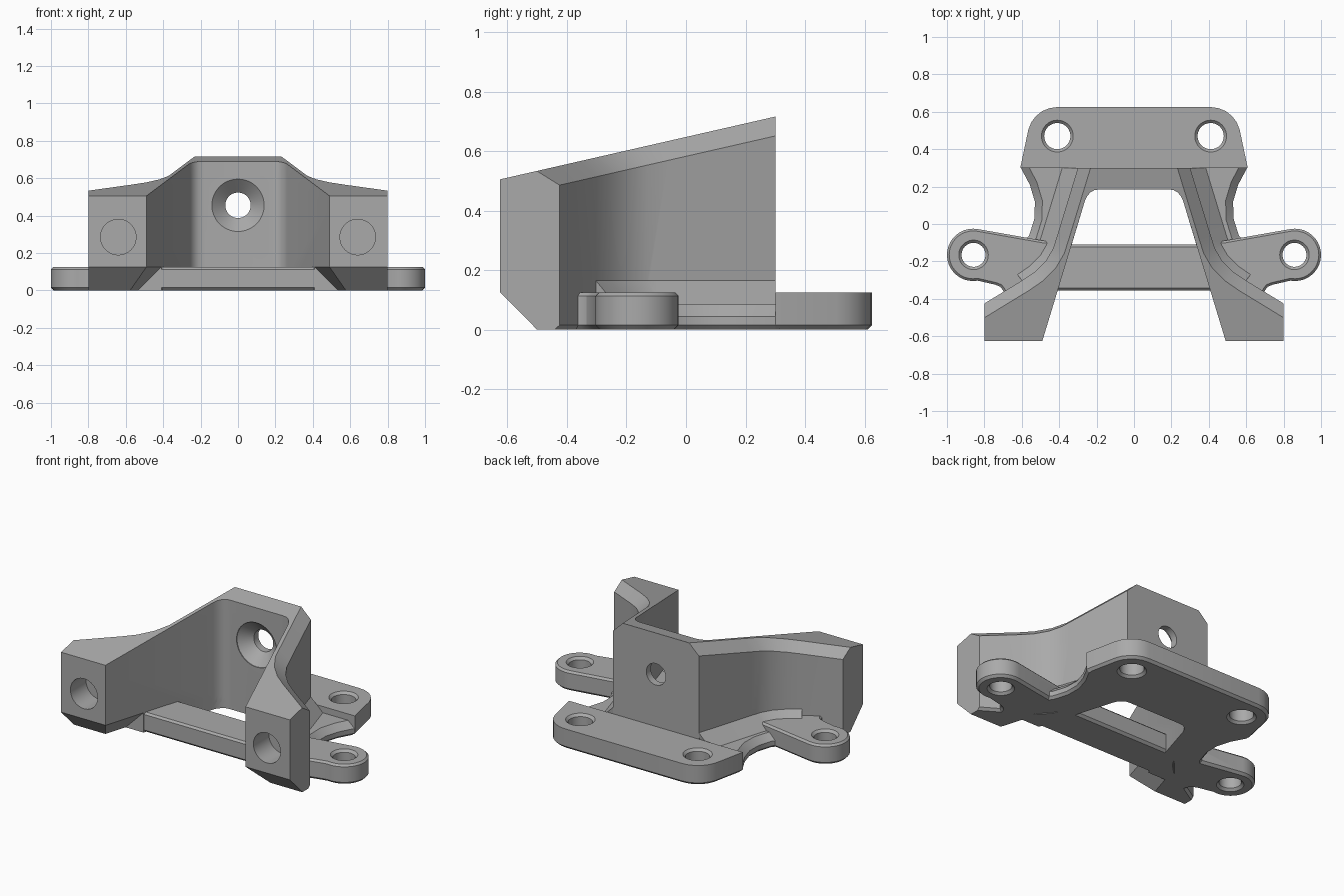
import bpy, bmesh, math
from mathutils import Vector

cube = bpy.data.objects.get("Cube")
if cube:
    bpy.data.objects.remove(cube, do_unlink=True)

grey = bpy.data.materials.new("matte grey")
grey.use_nodes = True
GREY = (0.4, 0.4, 0.4, 1)
grey.diffuse_color = GREY
grey.node_tree.nodes["Principled BSDF"].inputs["Base Color"].default_value = GREY


def make(name, bm):
    bmesh.ops.recalc_face_normals(bm, faces=bm.faces)
    mesh = bpy.data.meshes.new(name)
    bm.to_mesh(mesh)
    bm.free()
    mesh.materials.append(grey)
    ob = bpy.data.objects.new(name, mesh)
    bpy.context.collection.objects.link(ob)
    return ob


def loft(name, rings):
    """Skin a stack of equal rings and cap both ends."""
    bm = bmesh.new()
    rows = [[bm.verts.new(p) for p in ring] for ring in rings]
    n = len(rows[0])
    for a, b in zip(rows, rows[1:]):
        for i in range(n):
            j = (i + 1) % n
            bm.faces.new((a[i], a[j], b[j], b[i]))
    bm.faces.new(rows[0])
    bm.faces.new(rows[-1])
    return make(name, bm)


def offset(path, d, closed=False):
    """Shift a plan path to its left by d, with mitred corners."""
    pts = [Vector(p) for p in path]
    out, n = [], len(pts)
    for i, p in enumerate(pts):
        near = []
        if closed or i > 0:
            near.append((p - pts[i - 1]).normalized())
        if closed or i < n - 1:
            near.append((pts[(i + 1) % n] - p).normalized())
        normals = [Vector((-t.y, t.x)) for t in near]
        m = sum(normals, Vector((0, 0))).normalized()
        out.append(p + m * d / max(m.dot(normals[0]), 0.4))
    return out


def slide(path, end, axis, value):
    """Slide an end point along its segment until one coordinate matches."""
    a, b = path[end], path[1 if end == 0 else -2]
    t = (value - a[axis]) / (b[axis] - a[axis])
    path[end] = a + (b - a) * t
    return path


def mirrored(half):
    return list(half) + [(-p[0], p[1]) for p in reversed(half)]


def flip(path):
    return [(-x, y) for x, y in reversed(path)]


def at(path, z):
    return [(p[0], p[1], z) for p in path]


def plate(name, path, top, bevel=0.0):
    rings = [at(offset(path, 0.015, True), 0), at(path, 0.015), at(path, top - bevel)]
    if bevel:
        rings.append(at(offset(path, bevel, True), top))
    return loft(name, rings)


def spin(name, centre, profile, axis="z"):
    """Round cutter from (radius, position along axis) pairs."""
    rings = []
    for r, t in profile:
        ring = []
        for i in range(48):
            a = math.tau * i / 48
            u, v = r * math.cos(a), r * math.sin(a)
            ring.append((centre[0] + u, centre[1] + v, t) if axis == "z"
                        else (centre[0] + u, t, centre[1] + v))
        rings.append(ring)
    return loft(name, rings)


def boolean(target, others, mode):
    for o in others:
        mod = target.modifiers.new(mode.lower(), "BOOLEAN")
        mod.operation, mod.solver, mod.object = mode, "EXACT", o
        deps = bpy.context.evaluated_depsgraph_get()
        mesh = bpy.data.meshes.new_from_object(target.evaluated_get(deps))
        target.modifiers.clear()
        target.data = mesh
        bpy.data.objects.remove(o, do_unlink=True)


def roof(y):
    return 0.505 + 0.228 * (y + 0.625)


def inner_x(y):
    return 0.49 - 0.305 * (y + 0.625)


# Splayed wall: back panel and two legs under one sloping, chamfered top
outer = [(0.30, 0.3), (0.41, -0.06), (0.432, -0.13), (0.47, -0.195), (0.53, -0.255),
         (0.60, -0.303), (0.72, -0.376), (0.8, -0.425)]
inner = [(0.262, 0.125), (0.25, 0.15), (0.232, 0.17), (0.21, 0.182), (0.18, 0.185)]
front = [(0.8, -0.625), (0.49, -0.625)]


def shifted_outer(d):
    return slide(slide(offset(outer, d), 0, 1, 0.3), -1, 0, 0.8)


wall_plan = mirrored(outer + front + inner)
foot_plan = mirrored(shifted_outer(-0.015) + front + inner)
top_plan = mirrored(shifted_outer(-0.065) + front + inner)
wall = loft("wall", [at(foot_plan, 0), at(wall_plan, 0.015),
                     [(p[0], p[1], roof(p[1]) - 0.065) for p in wall_plan],
                     [(p[0], p[1], roof(p[1])) for p in top_plan]])


def hull(name, points):
    bm = bmesh.new()
    for p in points:
        bm.verts.new(p)
    bmesh.ops.convex_hull(bm, input=bm.verts)
    return make(name, bm)


# Bevels below the leg fronts and along the lower inner leg edges
cutters = [hull("toe_cutter", [(x, y, z) for x in (-1, 1) for y, z in
                               ((-0.645, 0.146), (-0.49, -0.0104), (-0.645, -0.0104))])]
for s in (-1, 1):
    cutters.append(hull("leg_edge_cutter", [
        (s * (inner_x(y) + dx), y, z) for y in (-0.8, -0.36)
        for dx, z in ((-0.01, 0.135), (0.135, -0.01), (-0.01, -0.01))]))
    # Blind bores in the leg fronts
    cutters.append(spin("bore_cutter", (s * 0.64, 0.285), [(0.095, -0.7), (0.095, -0.47)], "y"))
# Countersunk hole through the back panel
cutters.append(spin("countersink_cutter", (0, 0.455),
                    [(0.14, 0.1), (0.14, 0.19), (0.068, 0.255), (0.068, 0.4)], "y"))
boolean(wall, cutters, "DIFFERENCE")

# Rear plate with rounded corners
corner = [(0.41 + 0.16 * math.cos(math.radians(a)), 0.465 + 0.16 * math.sin(math.radians(a)))
          for a in range(15, 91, 15)]
rear_half = [(0.25, 0.25), (0.25, 0.3), (0.608, 0.3)] + corner
parts = [plate("rear_plate", mirrored(rear_half), 0.125)]

# Cross bar between the legs
bar_half = [(0.55, -0.355), (0.38, -0.11)]
parts.append(plate("cross_bar", mirrored(bar_half), 0.125, 0.012))

# Thin web with waisted, chamfered sides
waist = [(0.595, 0.33), (0.605, 0.3), (0.557, 0.21), (0.53, 0.12), (0.532, 0.03),
         (0.56, -0.06), (0.61, -0.12)]
web_inner = [(inner_x(-0.13), -0.13)] + inner
web_rings = [at(mirrored(list(offset(waist, d)) + web_inner), z)
             for d, z in ((-0.015, 0), (0, 0.015), (0, 0.045), (-0.04, 0.085))]
parts.append(loft("web", web_rings))

# Side lugs and the sloped fillets at the wall foot
arc = [(0.86 + 0.14 * math.cos(math.radians(a)), -0.165 + 0.14 * math.sin(math.radians(a)))
       for a in range(-100, 101, 10)]
lug = [(0.39, -0.13), (0.56, -0.33), (0.69, -0.40), (0.70, -0.355), (0.715, -0.335),
       (0.74, -0.325)] + arc + [(0.48, -0.09), (0.405, -0.085)]
foot = outer[:6]
core = list(reversed(slide(offset(foot, -0.04), 0, 1, 0.29)))
flare = slide(offset(foot, 0.08), 0, 1, 0.3)
for s in (-1, 1):
    path = lug if s > 0 else flip(lug)
    parts.append(plate("side_lug", path, 0.125, 0.012))
    rings = [at(flare + core, 0.05), at(flare + core, 0.085), at(foot + core, 0.165)]
    parts.append(loft("foot_fillet", [[(s * x, y, z) for x, y, z in r] for r in rings]))

boolean(wall, parts, "UNION")

# Bolt holes with eased rims
holes = []
for s in (-1, 1):
    for x, y, r in ((0.41, 0.47, 0.07), (0.858, -0.165, 0.064)):
        holes.append(spin("bolt_hole_cutter", (s * x, y),
                          [(r + 0.025, -0.01), (r, 0.015), (r, 0.11), (r + 0.025, 0.135)]))
boolean(wall, holes, "DIFFERENCE")

wall.name = "mounting_bracket"
bpy.ops.object.select_all(action="DESELECT")
wall.select_set(True)
bpy.context.view_layer.objects.active = wall
bpy.ops.object.shade_smooth_by_angle(angle=math.radians(25))
